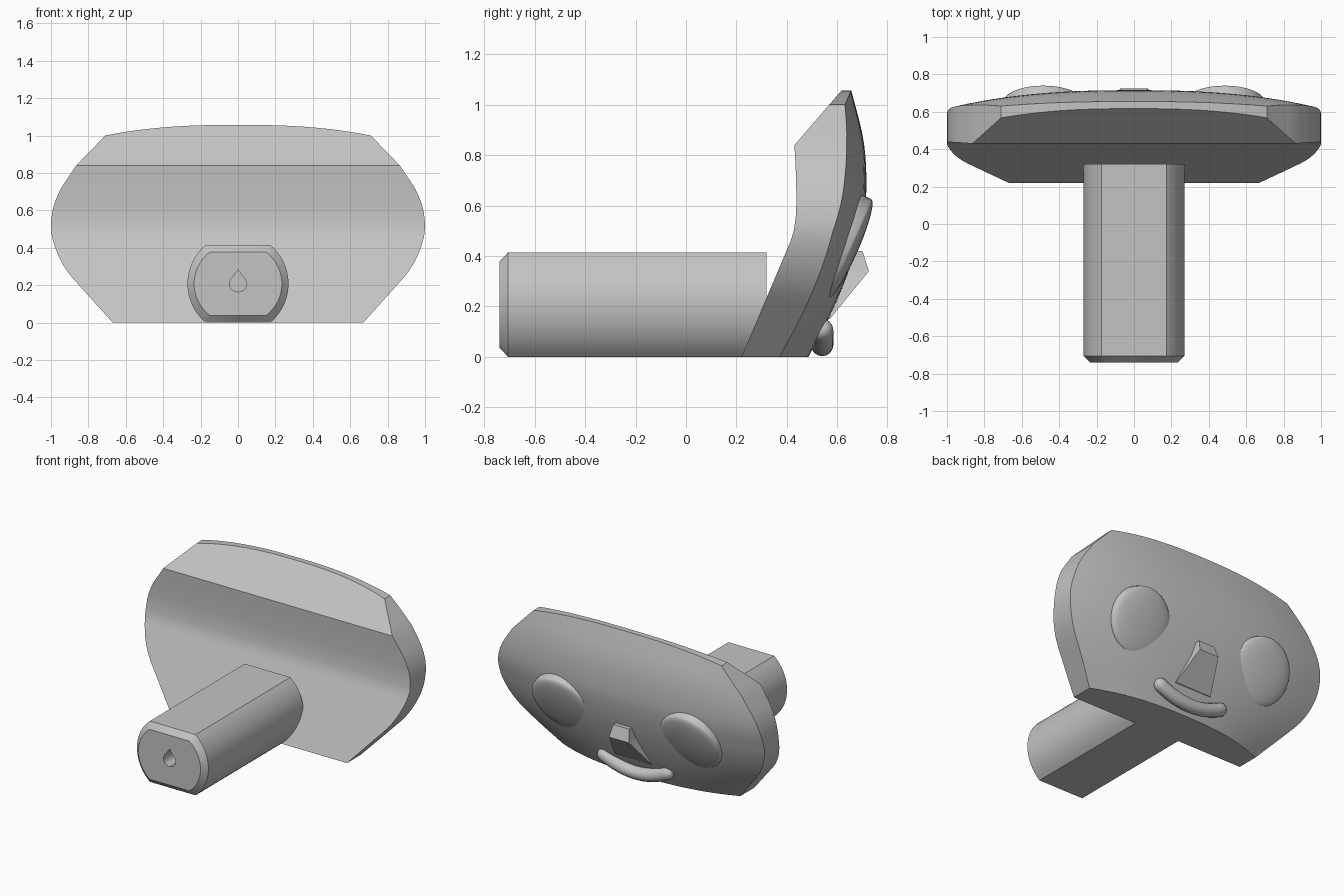
import bpy, bmesh, math
from mathutils import Matrix, Vector

if "Cube" in bpy.data.objects:
    bpy.data.objects.remove(bpy.data.objects["Cube"])

grey = bpy.data.materials.new("light grey")
grey.use_nodes = True
grey.diffuse_color = (0.55, 0.55, 0.55, 1)
grey.node_tree.nodes["Principled BSDF"].inputs["Base Color"].default_value = (0.55, 0.55, 0.55, 1)


def finish(bm, name, angle=30):
    bmesh.ops.recalc_face_normals(bm, faces=bm.faces)
    mesh = bpy.data.meshes.new(name)
    bm.to_mesh(mesh)
    bm.free()
    obj = bpy.data.objects.new(name, mesh)
    bpy.context.collection.objects.link(obj)
    mesh.materials.append(grey)
    bpy.ops.object.select_all(action='DESELECT')
    obj.select_set(True)
    bpy.context.view_layer.objects.active = obj
    if angle:
        bpy.ops.object.shade_smooth_by_angle(angle=math.radians(angle))
    return obj


def loft(bm, rings, cap_start=True, cap_end=True):
    loops = [[bm.verts.new(p) for p in ring] for ring in rings]
    for a, b in zip(loops, loops[1:]):
        for i in range(len(a)):
            j = (i + 1) % len(a)
            bm.faces.new((a[i], a[j], b[j], b[i]))
    if cap_start:
        bm.faces.new(loops[0])
    if cap_end:
        bm.faces.new(loops[-1])


def curve_at(points, t, smooth=True):
    """Interpolate (t, value) pairs, with a soft or straight run between them."""
    n = len(points)
    i = 0
    while i < n - 2 and t > points[i + 1][0]:
        i += 1
    (t0, v0), (t1, v1) = points[i], points[i + 1]
    u = min(max((t - t0) / (t1 - t0), 0), 1)
    if not smooth:
        return v0 + (v1 - v0) * u

    def slope(k):
        a, b = points[max(k - 1, 0)], points[min(k + 1, n - 1)]
        return (b[1] - a[1]) / (b[0] - a[0]) * (t1 - t0)
    m0, m1 = slope(i), slope(i + 1)
    return ((2*u**3 - 3*u*u + 1) * v0 + (u**3 - 2*u*u + u) * m0
            + (3*u*u - 2*u**3) * v1 + (u**3 - u*u) * m1)


# Head plate: half width, front depth, back depth and back curvature by height
WIDTH = [(0, .67), (.25, .895), (.38, .97), (.52, 1), (.68, .965), (.84, .865)]
FRONT = [(0, .22), (.46, .415), (.5, .427), (.55, .435), (.62, .438), (.72, .436), (.84, .43), (1.057, .617)]
BACK = [(0, .485), (.15, .565), (.3, .63), (.45, .68), (.6, .711), (.75, .714), (.88, .7), (1.057, .655)]
DROP = [(0, .115), (.5, .11), (.84, .07), (1, .04)]
SHOULDER = .84


def plate_point(s, t, back):
    if t <= SHOULDER:
        w, z = (curve_at(WIDTH, t) if t > .25 else .67 + .9 * t), t
    else:
        u = (t - SHOULDER) / (1 - SHOULDER)
        w = .865 + (.71 - .865) * u
        z = SHOULDER + u * (1 + .057 * (1 - abs(s) ** 2.5) - SHOULDER)
    y = curve_at(FRONT, z, False)
    if back:
        y = curve_at(BACK, z) - curve_at(DROP, t, False) * abs(s) ** 2.5
    return (s * w, y, z)


def rim(grid):
    """Boundary vertices of a grid, in order."""
    return (grid[0] + [r[-1] for r in grid[1:-1]] + grid[-1][::-1]
            + [r[0] for r in grid[-2:0:-1]])


bm = bmesh.new()
heights = sorted([i * .04 for i in range(26)] + [.46, .5, .62])
columns = [i / 12 for i in range(-12, 13)]
sides = []
for back in (False, True):
    grid = [[bm.verts.new(plate_point(s, t, back)) for s in columns] for t in heights]
    for r0, r1 in zip(grid, grid[1:]):
        for i in range(len(columns) - 1):
            bm.faces.new((r0[i], r0[i + 1], r1[i + 1], r1[i]))
    sides.append(rim(grid))
f, b = sides
for i in range(len(f)):
    j = (i + 1) % len(f)
    bm.faces.new((f[i], f[j], b[j], b[i]))
bmesh.ops.remove_doubles(bm, verts=bm.verts, dist=1e-5)
finish(bm, "head_plate", 22)

# Post: round bar with flat top and bottom, chamfered end and teardrop socket
R, FLAT = .27, .2075
corner = math.asin(FLAT / R)
arc = [-corner + 2 * corner * i / 16 for i in range(17)]
angles = arc + [math.pi / 2] + [a + math.pi for a in arc] + [-math.pi / 2]


def section(y, sx=1, sz=1):
    return [(sx * R * math.cos(a), y, FLAT + sz * max(-FLAT, min(FLAT, R * math.sin(a))))
            for a in angles]


def teardrop(y):
    ring = []
    for a in angles:
        r = .075 if a == math.pi / 2 else .045
        ring.append((r * math.cos(a), y, FLAT + r * math.sin(a)))
    return ring


bm = bmesh.new()
loft(bm, [section(.32), section(-.705), section(-.74, .87, .82), teardrop(-.74), teardrop(.1)])
finish(bm, "post")

# Eyes: tilted shallow domes with a raised upper rim
for side, x in (("left", .485), ("right", -.485)):
    bm = bmesh.new()
    profile = [(.22, -.08), (.22, 0)] + [(.22 * math.cos(a), .035 * math.sin(a))
                                        for a in (.25, .5, .75, 1, 1.25, 1.5)]
    loft(bm, [[(r * math.cos(k * math.tau / 40), r * math.sin(k * math.tau / 40), h)
               for k in range(40)] for r, h in profile])
    tilt = Matrix.Translation((x, .645, .425)) @ Matrix.Rotation(math.radians(-90 - 24), 4, 'X')
    bmesh.ops.transform(bm, matrix=tilt, verts=bm.verts)
    finish(bm, side + "_eye", 40)

# Nose: faceted wedge that widens downwards
bm = bmesh.new()
loft(bm, [[(-w, y - d, z), (w, y - d, z), (w, y, z), (-w, y, z)]
          for w, y, z, d in ((.06, .7, .42, .1), (.075, .725, .34, .14), (.14, .57, .15, .06))])
finish(bm, "nose", 0)

# Mouth: smiling tube with rounded ends
bm = bmesh.new()
path = [Vector((x, .54, .047 + .06 * (x / .24) ** 2)) for x in [-.24 + .03 * i for i in range(17)]]
rings = []
STEPS = 4


def tube_ring(p, tangent, r):
    side = Vector((0, 1, 0))
    up = tangent.cross(side)
    return [p + r * (math.cos(k * math.tau / 16) * side + math.sin(k * math.tau / 16) * up)
            for k in range(16)]


def end_cap(p, tangent, order):
    for i in order:
        a = i / STEPS * 1.5
        rings.append(tube_ring(p + tangent * .044 * math.sin(a), tangent * order_sign, .044 * math.cos(a)))


order_sign = -1
end_cap(path[0], (path[0] - path[1]).normalized(), range(STEPS, 0, -1))
for i, p in enumerate(path):
    tangent = (path[min(i + 1, 16)] - path[max(i - 1, 0)]).normalized()
    rings.append(tube_ring(p, tangent, .044))
order_sign = 1
end_cap(path[-1], (path[-1] - path[-2]).normalized(), range(1, STEPS + 1))
loft(bm, rings)
finish(bm, "mouth", 40)
